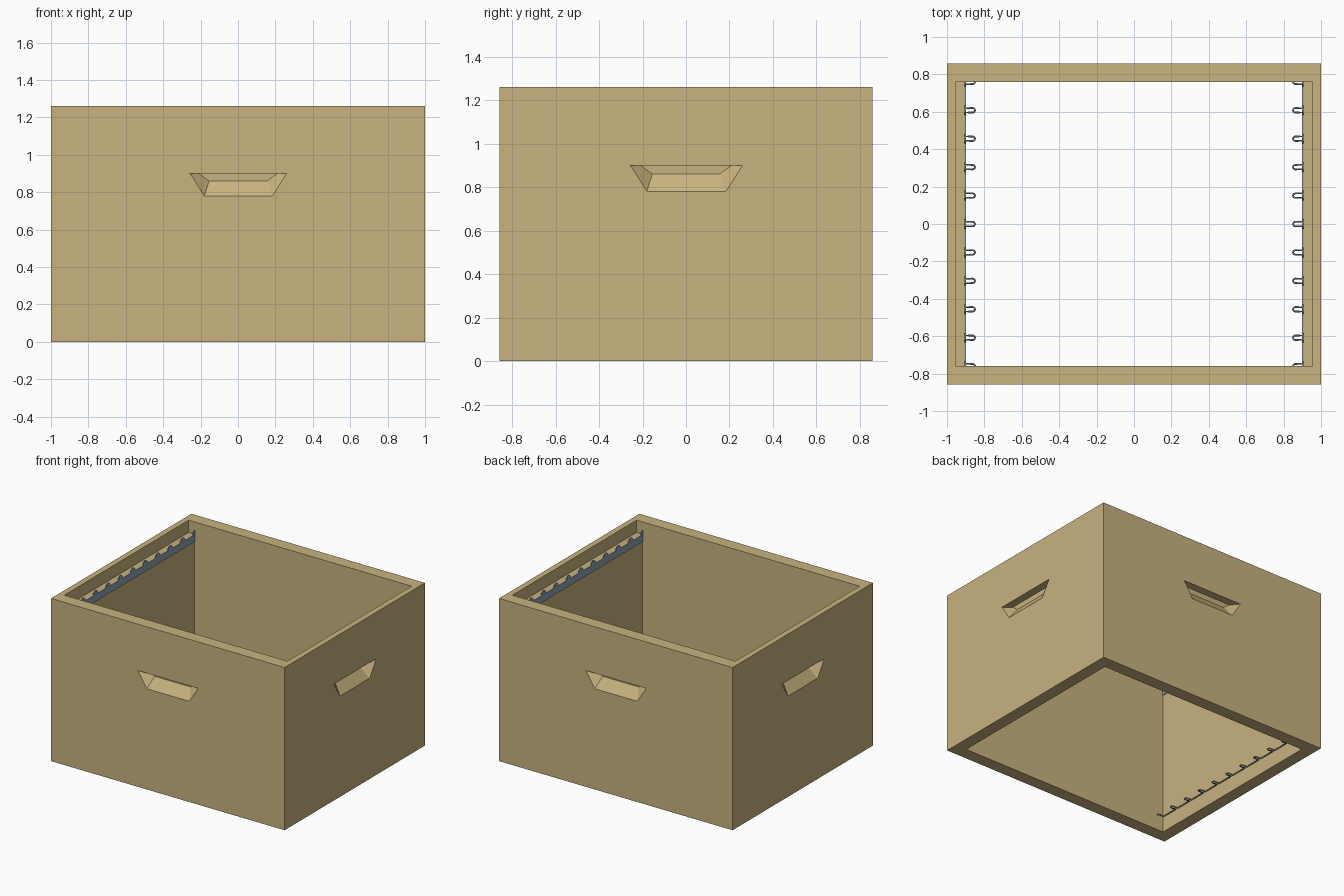
import bpy, bmesh, math

if "Cube" in bpy.data.objects:
    bpy.data.objects.remove(bpy.data.objects["Cube"], do_unlink=True)

WIDTH, DEPTH, HEIGHT = 2.0, 1.716, 1.26
IN_X, IN_Y = 0.905, 0.76          # half sizes of the cavity
LEDGE_X, LEDGE_Z = 0.955, 1.165   # rebate that carries the frames
PITCH, SLOTS = 0.152, 5


def make_material(name, color):
    mat = bpy.data.materials.new(name)
    mat.use_nodes = True
    mat.diffuse_color = color
    node = next(n for n in mat.node_tree.nodes if n.type == 'BSDF_PRINCIPLED')
    node.inputs["Base Color"].default_value = color
    return mat


wood = make_material("pale wood", (0.58, 0.45, 0.215, 1))
steel = make_material("blue grey steel", (0.28, 0.36, 0.43, 1))


def finish(name, bm, mat):
    bmesh.ops.recalc_face_normals(bm, faces=bm.faces)
    mesh = bpy.data.meshes.new(name)
    bm.to_mesh(mesh)
    bm.free()
    mesh.materials.append(mat)
    obj = bpy.data.objects.new(name, mesh)
    bpy.context.collection.objects.link(obj)
    return obj


def block(name, x, y, z0, z1):
    bm = bmesh.new()
    bmesh.ops.create_cube(bm, size=1)
    for v in bm.verts:
        v.co.x *= 2 * x
        v.co.y *= 2 * y
        v.co.z = z1 if v.co.z > 0 else z0
    return finish(name, bm, wood)


def grip_cutter(name, wall, angle):
    """Tapered scoop: sloped floor, flat ceiling, upright back."""
    bm = bmesh.new()
    rings = []
    slope = 1 / 6
    # the first ring overshoots the wall surface along the same taper
    for t in (-slope, 1):
        top = 0.26 - 0.05 * t
        low = 0.18 - 0.025 * t
        floor = 0.78 + 0.08 * t
        y = -wall + 0.06 * t
        rings.append([bm.verts.new((x, y, z)) for x, z in
                      ((-low, floor), (low, floor), (top, 0.9), (-top, 0.9))])
    outer, inner = rings
    bm.faces.new(outer)
    bm.faces.new(inner)
    for i in range(4):
        j = (i + 1) % 4
        bm.faces.new((outer[i], outer[j], inner[j], inner[i]))
    obj = finish(name, bm, wood)
    obj.rotation_euler.z = angle
    return obj


# Box body with open cavity, frame ledges and four hand grips
body = block("hive_box", WIDTH / 2, DEPTH / 2, 0, HEIGHT)
cutters = [block("cavity_cutter", IN_X, IN_Y, -0.1, HEIGHT + 0.1),
           block("ledge_cutter", LEDGE_X, IN_Y, LEDGE_Z, HEIGHT + 0.1)]
for i in range(4):
    wall = WIDTH / 2 if i % 2 else DEPTH / 2
    cutters.append(grip_cutter("grip_cutter", wall, i * math.pi / 2))
for cutter in cutters:
    cutter.hide_render = True
    mod = body.modifiers.new("cut", 'BOOLEAN')
    mod.operation = 'DIFFERENCE'
    mod.solver = 'EXACT'
    mod.object = cutter
bpy.context.view_layer.objects.active = body
for mod in list(body.modifiers):
    bpy.ops.object.modifier_apply(modifier=mod.name)
for cutter in cutters:
    bpy.data.objects.remove(cutter, do_unlink=True)


def tooth_rail(name, side):
    """Upright plate whose rounded teeth separate the frames."""
    bottom, notch, tip, half = 1.11, LEDGE_Z, 1.197, 0.026
    outline = [(-IN_Y, bottom), (-IN_Y, tip)]
    for k in range(-SLOTS, SLOTS + 1):
        for a in range(0, 181, 30):
            y = k * PITCH - half * math.cos(math.radians(a))
            z = notch + (tip - notch) * math.sin(math.radians(a))
            if abs(y) < IN_Y - 0.001:
                outline.append((y, z))
    outline += [(IN_Y, tip), (IN_Y, bottom)]
    bm = bmesh.new()
    face = bm.faces.new([bm.verts.new((side * IN_X, y, z)) for y, z in outline])
    new = bmesh.ops.extrude_face_region(bm, geom=[face])["geom"]
    moved = [v for v in new if isinstance(v, bmesh.types.BMVert)]
    bmesh.ops.translate(bm, verts=moved, vec=(-side * 0.006, 0, 0))
    return finish(name, bm, steel)


def loop_spacer(name, side):
    """Bent wire along the wall with a hairpin at each frame gap."""
    base, reach, half, z = IN_X - 0.004, 0.85, 0.012, 0.12
    path = []
    for k in range(-SLOTS, SLOTS + 1):
        mid = k * PITCH
        path.append((base, mid - half))
        for a in range(0, 181, 45):
            path.append((reach + half - half * math.sin(math.radians(a)),
                         mid - half * math.cos(math.radians(a))))
        path.append((base, mid + half))
    path = [p for p in path if abs(p[1]) <= IN_Y + 0.001]
    curve = bpy.data.curves.new(name, 'CURVE')
    curve.dimensions = '3D'
    curve.bevel_depth = 0.005
    curve.bevel_resolution = 1
    curve.use_fill_caps = True
    spline = curve.splines.new('POLY')
    spline.points.add(len(path) - 1)
    for point, (x, y) in zip(spline.points, path):
        point.co = (side * x, y, z, 1)
    curve.materials.append(steel)
    obj = bpy.data.objects.new(name, curve)
    bpy.context.collection.objects.link(obj)
    return obj


# Steel fittings on both side walls
for label, side in (("left", 1), ("right", -1)):
    tooth_rail(label + "_frame_rail", side)
    loop_spacer(label + "_loop_spacer", side)
